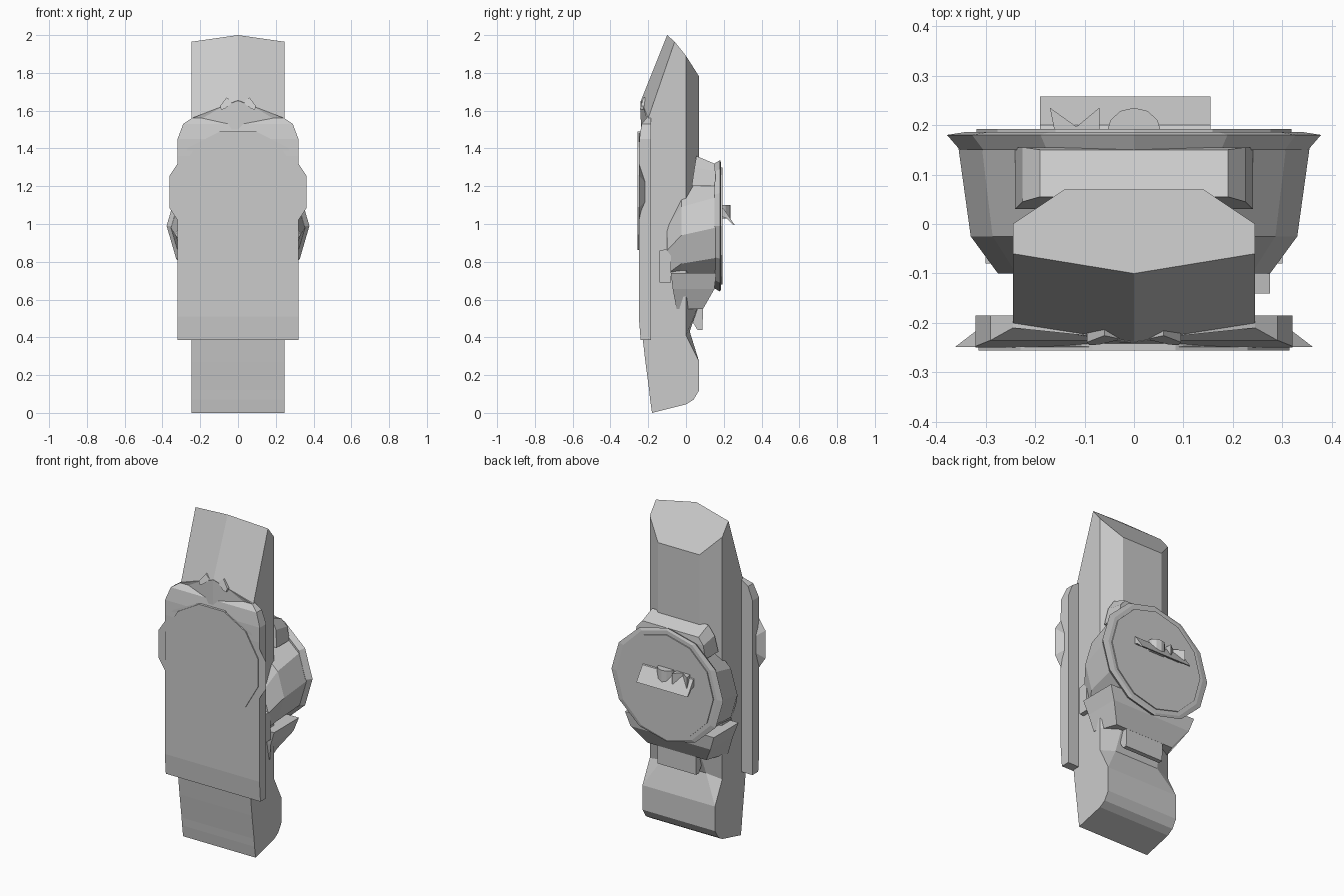
import bpy, bmesh, math
from mathutils import Vector

if "Cube" in bpy.data.objects:
    bpy.data.objects.remove(bpy.data.objects["Cube"])


def finish(name, bm):
    bmesh.ops.remove_doubles(bm, verts=bm.verts, dist=0.0005)
    bmesh.ops.recalc_face_normals(bm, faces=bm.faces)
    me = bpy.data.meshes.new(name)
    bm.to_mesh(me)
    bm.free()
    ob = bpy.data.objects.new(name, me)
    bpy.context.collection.objects.link(ob)
    return ob


def loft(name, rings):
    """Skin a list of equal-length closed rings and cap both ends."""
    bm = bmesh.new()
    vs = [[bm.verts.new(p) for p in r] for r in rings]
    n = len(rings[0])
    for a, b in zip(vs, vs[1:]):
        for i in range(n):
            j = (i + 1) % n
            bm.faces.new((a[i], a[j], b[j], b[i]))
    bm.faces.new(vs[0])
    bm.faces.new(vs[-1])
    return finish(name, bm)


def mirror_ring(half):
    """Ring from a right-hand half whose first point is on the centre line."""
    return half + [(-x, y, z) for x, y, z in reversed(half) if x > 0.001]


def disc(y, rx, rz, cz, n=12, turn=0.0):
    return [(rx * math.cos(2 * math.pi * i / n + turn), y,
             cz + rz * math.sin(2 * math.pi * i / n + turn)) for i in range(n)]


def prism_x(name, prof, x0, x1):
    return loft(name, [[(x, y, z) for y, z in prof] for x in (x0, x1)])


# Main body: front ridge (y,z), side front, side back, back chamfer (x,y,z)
W = 0.245
sections = [
    ((-.18, 0), (-.18, 0), (0, .045), (W, 0, .045)),
    ((-.19, .07), (-.19, .07), (.04, .07), (W, .04, .07)),
    ((-.195, .12), (-.195, .12), (.07, .12), (W, .07, .12)),
    ((-.215, .27), (-.215, .27), (.07, .27), (W, .07, .27)),
    ((-.23, .40), (-.23, .40), (0, .41), (.15, .02, .43)),
    ((-.235, .55), (-.235, .55), (0, .55), (.14, .07, .58)),
    ((-.24, 1.65), (-.20, 1.56), (0, 1.56), (.14, .07, 1.56)),
    ((-.10, 2.0), (-.06, 1.965), (0, 1.89), (.14, .07, 1.78)),
]
loft("main_body", [mirror_ring([(0, *f), (W, *s), (W, *c), b])
                   for f, s, c, b in sections])

# Front plate: half outline as (x, z, front y)
half = [(.32, .385, -.24), (.32, .51, -.25), (.32, 1.36, -.25), (.32, 1.45, -.247),
        (.29, 1.53, -.235), (.245, 1.56, -.21)]
hood = [(.09, 1.62, -.226), (0, 1.655, -.24)]
outline = half + hood + [(-x, z, y) for x, z, y in reversed(half + hood[:1])]
front = [(x, y, z) for x, z, y in outline]
back = [(x, -.185, z) for x, z, y in outline]
bm = bmesh.new()
fv = [bm.verts.new(p) for p in front]
bv = [bm.verts.new(p) for p in back]
n = len(fv)
for i in range(n):
    j = (i + 1) % n
    bm.faces.new((fv[i], fv[j], bv[j], bv[i]))
bm.faces.new(bv)
L = n - 1
for i in range(n // 2 - 1 + n % 2):
    if i + 1 < L - i - 1:
        bm.faces.new((fv[i], fv[i + 1], fv[L - i - 1], fv[L - i]))
    else:
        bm.faces.new((fv[i], fv[i + 1], fv[L - i]))
finish("front_plate", bm)

# Flared dial on the front with a thin raised face
T = math.pi / 12
loft("front_dial", [disc(-.205, .315, .16, 1.17, 12, T), disc(-.212, .325, .18, 1.17, 12, T),
                    disc(-.249, .375, .33, 1.17, 12, T)])
loft("front_dial_face", [disc(-.24, .325, .325, 1.175, 12, T),
                         disc(-.256, .325, .325, 1.175, 12, T)])

# Two small chips above the dial
for s in (1, -1):
    quad = [(.025, 1.645), (.06, 1.67), (.095, 1.625), (.09, 1.605), (.07, 1.61)]
    loft("small_chip", [[(s * x, -.20, z) for x, z in quad],
                        [(s * x, -.245 + (z - 1.605) * .3, z) for x, z in quad]])

# Rear clamp housing wrapping the sides
loft("clamp_housing", [
    [(x, y, max(z, .65)) for x, y, z in disc(-.10, .275, .25, .86, 12, 0)],
    disc(-.025, .33, .30, .94, 12, 0),
    disc(.155, .355, .32, .98, 12, 0)])

# Rear dial rim and face
loft("rear_dial_rim", [disc(.15, .352, .33, .99), disc(.18, .378, .348, .99),
                       disc(.186, .34, .335, .99)])
loft("rear_dial_face", [disc(.17, .318, .31, .99), disc(.192, .318, .31, .99)])

# Upper bracket
loft("upper_bracket", [
    [(s * x, y, 1.20) for s, x, y in ((1, .24, .03), (1, .24, .155), (-1, .24, .155), (-1, .24, .03))],
    [(s * x, y, z) for s, x, y, z in ((1, .225, .045, 1.30), (1, .225, .155, 1.28),
                                      (-1, .225, .155, 1.28), (-1, .225, .045, 1.30))],
    [(s * x, y, z) for s, x, y, z in ((1, .19, .055, 1.36), (1, .19, .15, 1.32),
                                      (-1, .19, .15, 1.32), (-1, .19, .055, 1.36))]])

# Lower bracket, tapering downward
loft("lower_bracket", [
    [(x * .30, y, .74) for x, y in ((1, -.08), (1, .16), (-1, .16), (-1, -.08))],
    [(x * .27, y, .655) for x, y in ((1, -.07), (1, .15), (-1, .15), (-1, -.07))],
    [(x * .25, y, .55) for x, y in ((1, -.05), (.8, .09), (-.8, .09), (-1, -.05))]])
prism_x("lower_tongue", [(0, .60), (.09, .60), (.088, .44), (.06, .44), (0, .54)], -.13, .13)

# Side catch on the right
prism_x("side_catch", [(-.14, .69), (-.08, .69), (-.08, .87), (-.14, .86)], .23, .275)

# Slanted handle bar with knob and prongs on the rear dial
prism_x("handle_bar", [(.185, 1.085), (.20, 1.08), (.258, .995), (.25, .995), (.215, 1.03),
                       (.185, 1.04)], -.19, .155)
arc = [(.055 * math.cos(math.pi * i / 6), .185 + .05 * math.sin(math.pi * i / 6))
       for i in range(7)]
loft("handle_knob", [[(x, y, z) for x, y in arc] for z in (1.03, 1.10)])
for x0, tip in ((-.13, -.17), (-.10, -.07)):
    loft("handle_prong", [[(x0 - .03, .185, z), (x0 + .03, .185, z), (tip, .235, z)]
                          for z in (1.035, 1.10)])
